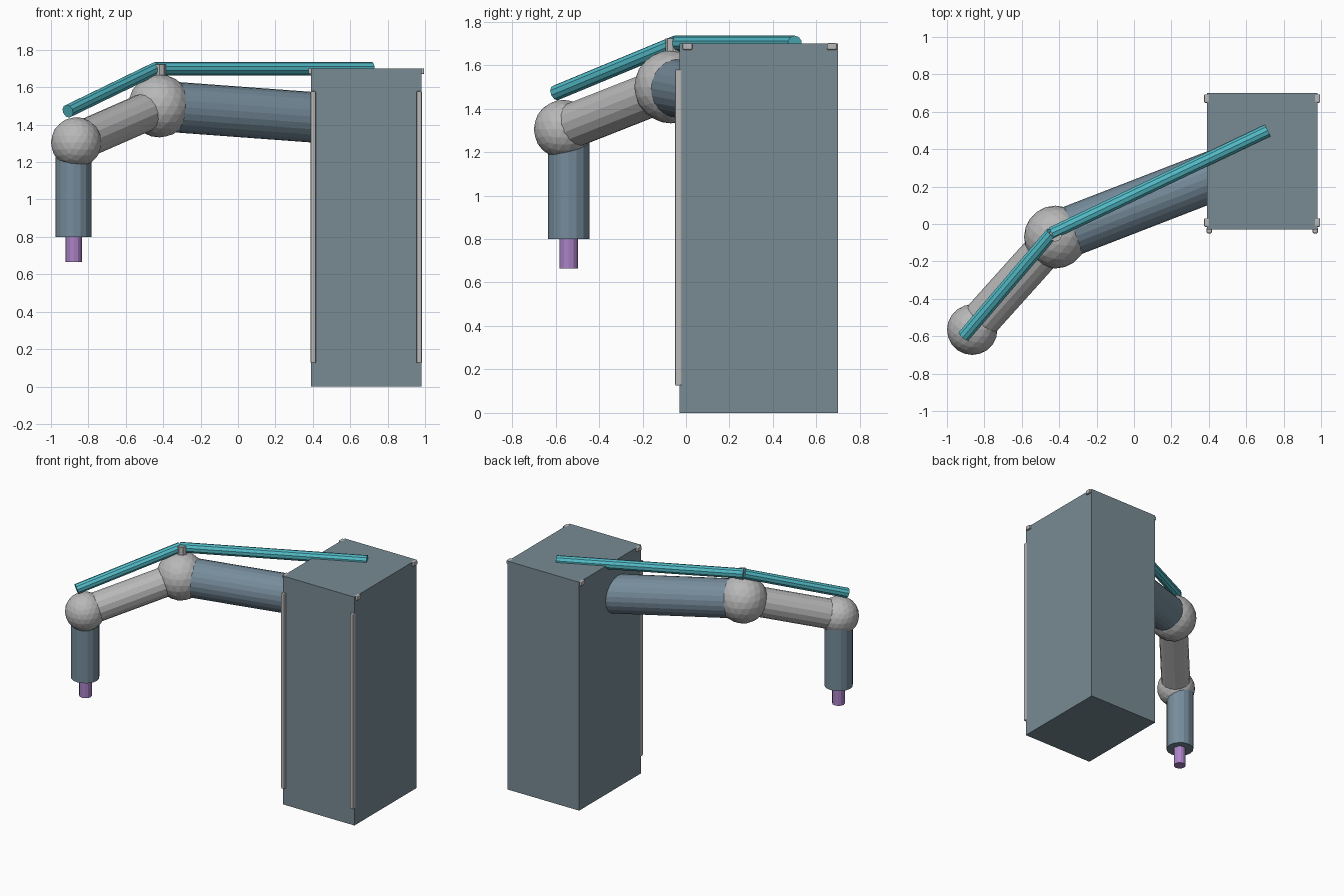
import bpy
import bmesh
from mathutils import Vector

cube = bpy.data.objects.get("Cube")
if cube:
    bpy.data.objects.remove(cube, do_unlink=True)


def to_linear(c):
    c /= 255
    return c / 12.92 if c <= 0.04045 else ((c + 0.055) / 1.055) ** 2.4


def material(name, *rgb):
    colour = [to_linear(c) for c in rgb] + [1]
    mat = bpy.data.materials.new(name)
    mat.use_nodes = True
    mat.diffuse_color = colour
    mat.node_tree.nodes["Principled BSDF"].inputs["Base Color"].default_value = colour
    return mat


slate = material("slate grey", 120, 139, 148)
blue_slate = material("blue slate", 118, 140, 155)
grey = material("light grey", 184, 184, 184)
teal = material("teal", 82, 186, 198)
purple = material("purple", 170, 130, 198)


def add_object(name, bm, mat):
    mesh = bpy.data.meshes.new(name)
    bm.to_mesh(mesh)
    bm.free()
    mesh.materials.append(mat)
    obj = bpy.data.objects.new(name, mesh)
    bpy.context.collection.objects.link(obj)
    return obj


def box(name, low, high, mat, bevel=0):
    low, high = Vector(low), Vector(high)
    bm = bmesh.new()
    bmesh.ops.create_cube(bm, size=1)
    bmesh.ops.scale(bm, vec=high - low, verts=bm.verts)
    bmesh.ops.translate(bm, vec=(low + high) / 2, verts=bm.verts)
    obj = add_object(name, bm, mat)
    if bevel:
        mod = obj.modifiers.new("rounding", 'BEVEL')
        mod.width = bevel
        mod.segments = 2


def rod(name, start, end, radius, mat, sides=16):
    start, end = Vector(start), Vector(end)
    axis = end - start
    bm = bmesh.new()
    bmesh.ops.create_cone(bm, cap_ends=True, segments=sides, radius1=radius,
                          radius2=radius, depth=axis.length)
    obj = add_object(name, bm, mat)
    obj.location = (start + end) / 2
    obj.rotation_euler = axis.to_track_quat('Z', 'Y').to_euler()


def ball(name, centre, radius, mat):
    bm = bmesh.new()
    bmesh.ops.create_icosphere(bm, subdivisions=3, radius=radius)
    add_object(name, bm, mat).location = centre


# Cabinet with front rails and small corner pegs
box("cabinet", (0.39, -0.03, 0), (0.98, 0.70, 1.70), slate)
for side, x in (("right", 0.388), ("left", 0.955)):
    box(side + "_front_rail", (x, -0.05, 0.125), (x + 0.028, -0.02, 1.58), grey, 0.006)
for side, x in (("right", 0.375), ("left", 0.965)):
    for end, y in (("front", -0.015), ("back", 0.648)):
        box(f"{side}_{end}_peg", (x, y, 1.67), (x + 0.03, y + 0.045, 1.701), grey, 0.006)

# Jointed arm
elbow = (-0.42, -0.07, 1.50)
wrist = (-0.865, -0.565, 1.305)
rod("upper_arm", elbow, (0.60, 0.325, 1.425), 0.135, blue_slate, 24)
ball("elbow_joint", elbow, 0.168, grey)
rod("forearm", wrist, elbow, 0.103, grey)
ball("wrist_joint", wrist, 0.135, grey)
rod("hand_tube", (-0.88, -0.54, 0.80), (-0.88, -0.54, 1.30), 0.096, blue_slate)
rod("nozzle", (-0.878, -0.54, 0.665), (-0.878, -0.54, 0.82), 0.043, purple, 12)

# Supply pipe and its post
bend = (-0.44, -0.05, 1.70)
rod("post", (-0.42, -0.06, 1.60), (-0.42, -0.06, 1.722), 0.035, grey, 8)
rod("upper_pipe", bend, (0.715, 0.50, 1.70), 0.036, teal, 10)
rod("lower_pipe", (-0.91, -0.60, 1.472), bend, 0.036, teal, 10)
